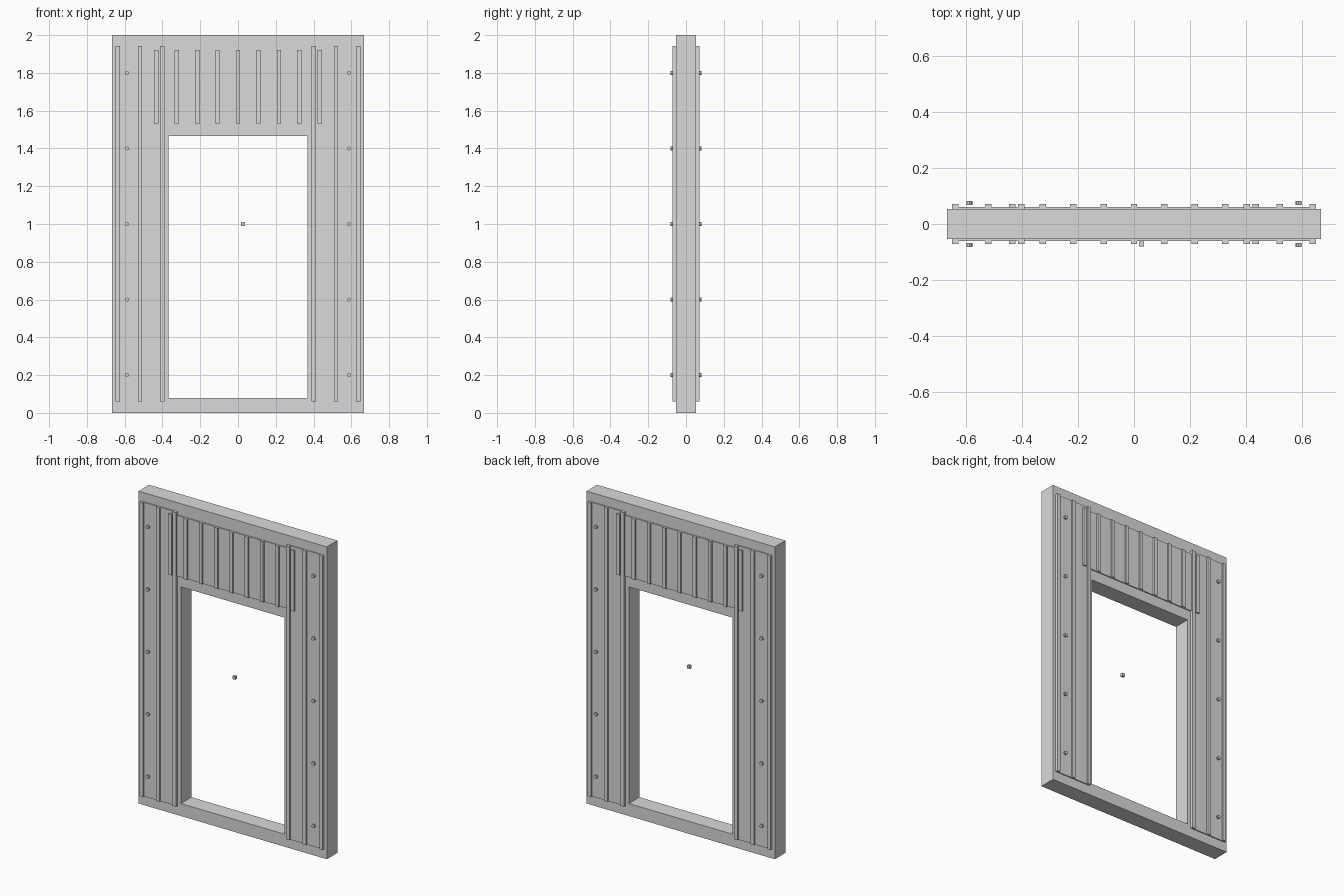
import bpy, bmesh, math
from mathutils import Matrix, Vector

if "Cube" in bpy.data.objects:
    bpy.data.objects.remove(bpy.data.objects["Cube"])

grey = bpy.data.materials.new("light_grey")
grey.diffuse_color = (0.7, 0.7, 0.7, 1)
grey.use_nodes = True
grey.node_tree.nodes["Principled BSDF"].inputs["Base Color"].default_value = grey.diffuse_color


def finish(name, bm):
    bmesh.ops.recalc_face_normals(bm, faces=bm.faces)
    me = bpy.data.meshes.new(name)
    bm.to_mesh(me)
    bm.free()
    me.materials.append(grey)
    ob = bpy.data.objects.new(name, me)
    bpy.context.collection.objects.link(ob)
    return ob


def box(name, x0, x1, y0, y1, z0, z1):
    bm = bmesh.new()
    bmesh.ops.create_cube(bm, size=1)
    for v in bm.verts:
        v.co = Vector(((x0 + x1) / 2 + v.co.x * (x1 - x0),
                       (y0 + y1) / 2 + v.co.y * (y1 - y0),
                       (z0 + z1) / 2 + v.co.z * (z1 - z0)))
    return finish(name, bm)


def slab(name, side, x0, x1, d0, d1, z0, z1):
    """Box lying on the front (side -1) or back (side 1) of the wall."""
    ya, yb = sorted((side * d0, side * d1))
    return box(name, x0, x1, ya, yb, z0, z1)


# Wall frame with a door opening
W, D, OPEN = 0.6667, 0.0533, 0.3667
bm = bmesh.new()


def loop(x, z0, z1, y):
    return [bm.verts.new((a, y, b)) for a, b in ((-x, z0), (x, z0), (x, z1), (-x, z1))]


rings = [loop(W, 0, 2, -D), loop(OPEN, 0.08, 1.4667, -D),
         loop(OPEN, 0.08, 1.4667, D), loop(W, 0, 2, D)]
for r in range(4):
    a, b = rings[r], rings[(r + 1) % 4]
    for i in range(4):
        j = (i + 1) % 4
        bm.faces.new((a[i], a[j], b[j], b[i]))
finish("wall_frame", bm)

PANEL, RIB, HALF = 0.06, 0.0705, 0.0115
SIDE_IN, SIDE_OUT = 0.4017, 0.6367
for side, face in ((-1, "front"), (1, "back")):
    # Header panel and its ribs
    slab(f"{face}_header_panel", side, -SIDE_IN, SIDE_IN, D - 0.002, PANEL, 1.533, 1.922)
    for i in range(9):
        x = -0.4333 + i * 0.10833
        slab(f"{face}_header_rib", side, x - HALF, x + HALF, D, RIB, 1.533, 1.922)

    for sx in (-1, 1):
        # Side panels and their ribs
        xa, xb = sorted((sx * SIDE_IN, sx * SIDE_OUT))
        slab(f"{face}_side_panel", side, xa, xb, D - 0.002, PANEL, 0.06, 1.942)
        for i in range(3):
            x = sx * (SIDE_IN + i * (SIDE_OUT - SIDE_IN) / 2)
            slab(f"{face}_side_rib", side, x - HALF, x + HALF, D, RIB, 0.06, 1.942)

        # Bolts
        for z in (0.2, 0.6, 1.0, 1.4, 1.8):
            bm = bmesh.new()
            bmesh.ops.create_cone(
                bm, cap_ends=True, segments=8, radius1=0.0107, radius2=0.0107, depth=0.0133,
                matrix=Matrix.Translation((sx * 0.587, side * 0.0747, z))
                @ Matrix.Rotation(math.pi / 2, 4, 'X'))
            finish(f"{face}_bolt", bm)

# Small latch block in the opening
box("latch_block", 0.017, 0.036, -0.08, -0.062, 0.99, 1.01)
